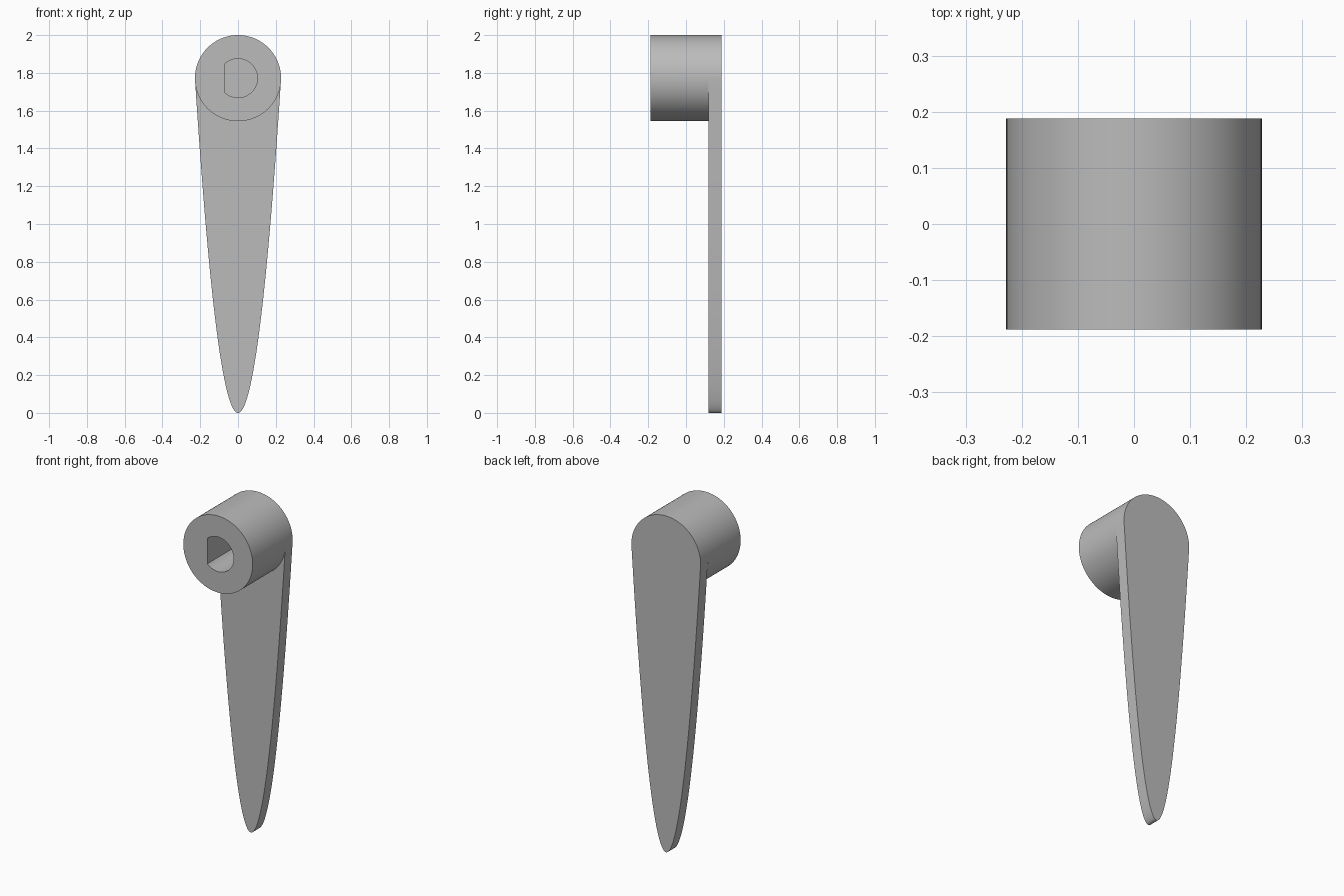
import bpy, bmesh, math

cube = bpy.data.objects.get("Cube")
if cube:
    bpy.data.objects.remove(cube, do_unlink=True)

AXIS_Z = 1.772      # height of the hub axis
RADIUS = 0.228      # hub radius, also the blade's greatest half width
FRONT, STEP, BACK = -0.188, 0.12, 0.188

grey = bpy.data.materials.new("plain grey")
grey.use_nodes = True
colour = (0.5, 0.5, 0.5, 1)
grey.diffuse_color = colour
grey.node_tree.nodes["Principled BSDF"].inputs["Base Color"].default_value = colour


def arc(radius, start, end, steps):
    """Points (x, z) on an arc about the hub axis."""
    angles = [start + (end - start) * i / steps for i in range(steps + 1)]
    return [(radius * math.cos(a), AXIS_Z + radius * math.sin(a)) for a in angles]


def extruded(name, outlines, y0, y1):
    """Fill closed outlines (inner ones become holes) and extrude along y."""
    bm = bmesh.new()
    for points in outlines:
        verts = [bm.verts.new((x, y0, z)) for x, z in points]
        for a, b in zip(verts, verts[1:] + verts[:1]):
            bm.edges.new((a, b))
    bmesh.ops.triangle_fill(bm, use_beauty=True, edges=bm.edges[:])
    result = bmesh.ops.extrude_face_region(bm, geom=bm.faces[:], use_keep_orig=True)
    moved = [g for g in result["geom"] if isinstance(g, bmesh.types.BMVert)]
    bmesh.ops.translate(bm, verts=moved, vec=(0, y1 - y0, 0))
    bmesh.ops.recalc_face_normals(bm, faces=bm.faces[:])
    mesh = bpy.data.meshes.new(name)
    bm.to_mesh(mesh)
    bm.free()
    mesh.materials.append(grey)
    obj = bpy.data.objects.new(name, mesh)
    bpy.context.collection.objects.link(obj)
    bpy.ops.object.select_all(action="DESELECT")
    obj.select_set(True)
    bpy.context.view_layer.objects.active = obj
    bpy.ops.object.shade_smooth_by_angle(angle=math.radians(30))
    return obj


# Hub with a D-shaped shaft socket, flat on the right side
bore = 0.103
flat = math.acos(-0.07 / bore)
circle = arc(RADIUS, 0, 2 * math.pi, 96)[:-1]
socket = arc(bore, -flat, flat, 48)
extruded("hub", [circle, socket], FRONT, STEP)

# Lever blade: round top running into a parabolic taper; closes the socket
taper = []
steps = 64
for i in range(1 - steps, steps):
    t = i / steps
    taper.append((RADIUS * t, AXIS_Z * t * t))
extruded("lever_blade", [arc(RADIUS, 0, math.pi, 48) + taper], STEP, BACK)
